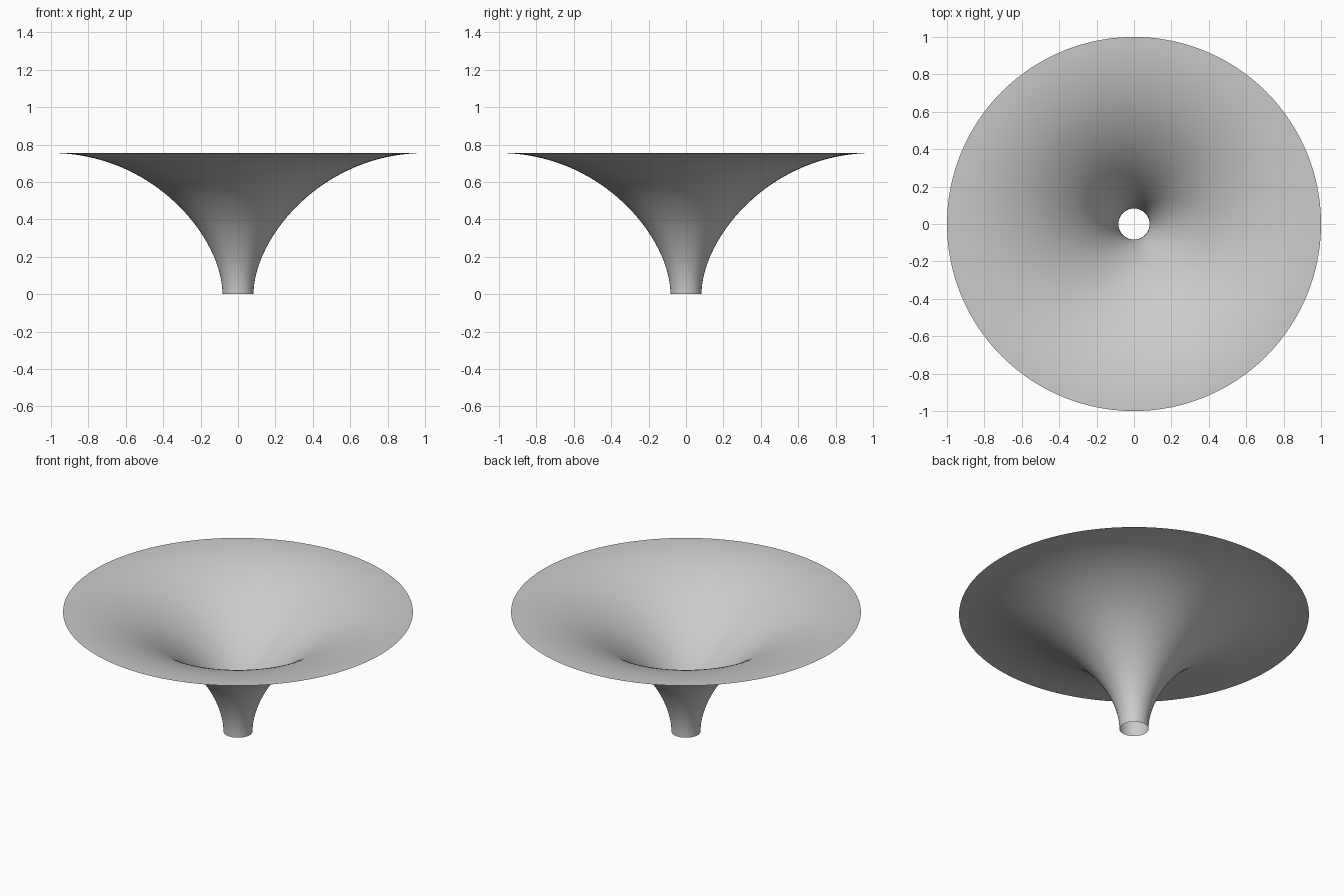
import bpy, bmesh, math
from mathutils import Vector
from mathutils.geometry import interpolate_bezier

cube = bpy.data.objects.get("Cube")
if cube:
    bpy.data.objects.remove(cube, do_unlink=True)

SEGMENTS = 128

# Plain grey material
grey = bpy.data.materials.new("light_grey")
grey.use_nodes = True
color = (0.6, 0.6, 0.6, 1)
grey.diffuse_color = color
grey.node_tree.nodes["Principled BSDF"].inputs["Base Color"].default_value = color

# Flared profile: upright at the neck, level at the rim
profile = interpolate_bezier(
    Vector((0.083, 0, 0)), Vector((0.083, 0, 0.3)),
    Vector((0.45, 0, 0.755)), Vector((1, 0, 0.755)), 49)

# Open thin-walled horn, spun round the z axis
bm = bmesh.new()
verts = [bm.verts.new(p) for p in profile]
edges = [bm.edges.new(pair) for pair in zip(verts, verts[1:])]
bmesh.ops.spin(bm, geom=verts + edges, cent=(0, 0, 0), axis=(0, 0, 1),
               angle=math.tau, steps=SEGMENTS, use_merge=True)
bmesh.ops.remove_doubles(bm, verts=bm.verts, dist=0.0001)
bmesh.ops.recalc_face_normals(bm, faces=bm.faces)
for face in bm.faces:
    face.smooth = True
mesh = bpy.data.meshes.new("flared_horn")
bm.to_mesh(mesh)
bm.free()
mesh.materials.append(grey)
horn = bpy.data.objects.new("flared_horn", mesh)
bpy.context.collection.objects.link(horn)
